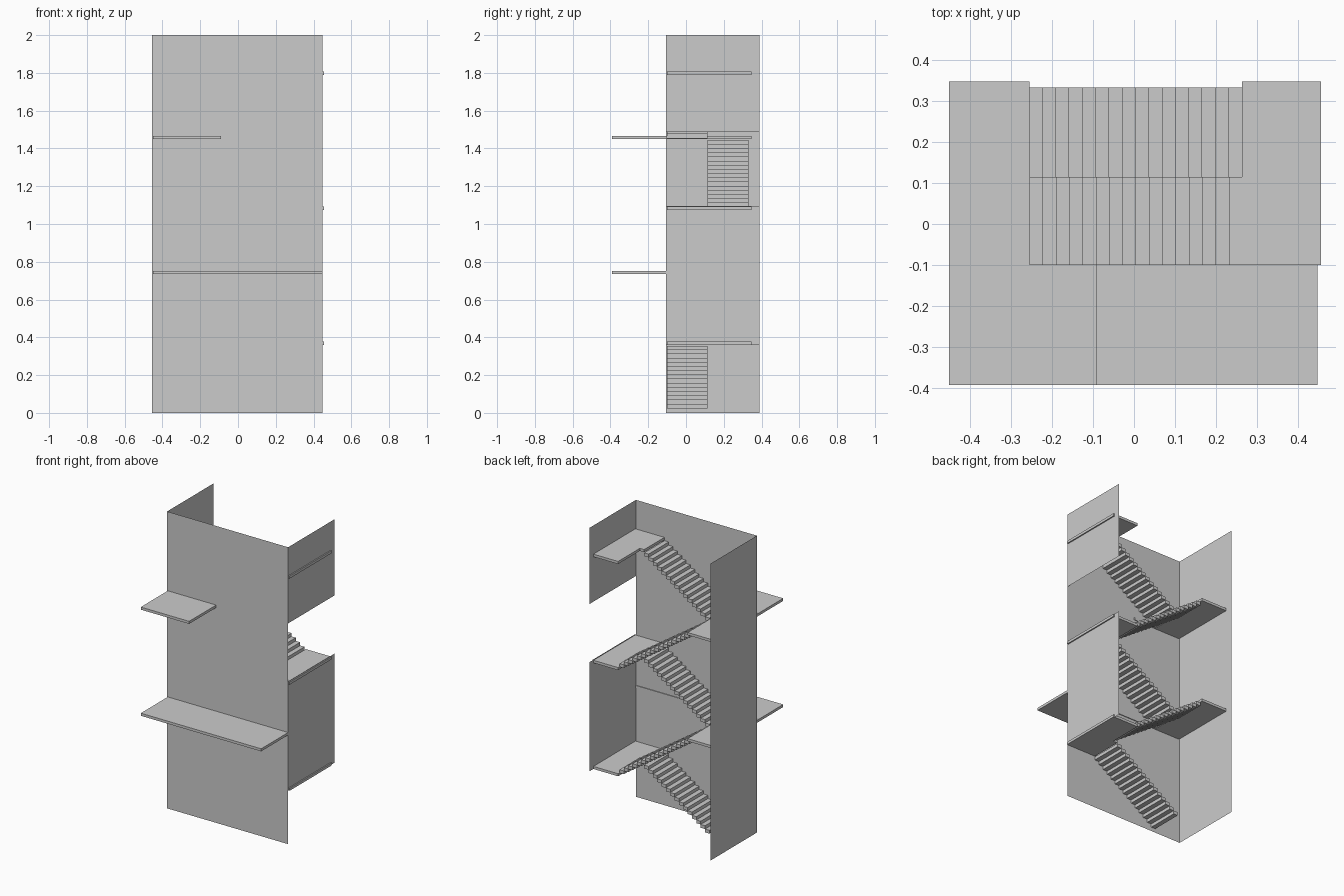
import bpy
import bmesh

cube = bpy.data.objects.get("Cube")
if cube:
    bpy.data.objects.remove(cube, do_unlink=True)

grey = bpy.data.materials.new("light_grey")
grey.use_nodes = True
grey.diffuse_color = (0.6, 0.6, 0.6, 1)
grey.node_tree.nodes["Principled BSDF"].inputs["Base Color"].default_value = (0.6, 0.6, 0.6, 1)

# Shared dimensions
LEFT, RIGHT = -0.455, 0.447
FRONT, BACK = -0.105, 0.39
SLAB = 0.0175
RISER, GOING = 0.0221, 0.0324
FLIGHT_X = -0.255
SPLIT_Y, INNER_Y = 0.115, -0.1
BACK_STEPS, FRONT_STEPS = 16, 15
MID_LEVELS = (0.377, 1.092, 1.807)
FULL_LEVELS = (0.752, 1.467)


def finish(name, bm):
    mesh = bpy.data.meshes.new(name)
    bm.to_mesh(mesh)
    bm.free()
    mesh.materials.append(grey)
    obj = bpy.data.objects.new(name, mesh)
    bpy.context.collection.objects.link(obj)


def add_prism(bm, outline, bottom, top):
    base = bm.faces.new([bm.verts.new((x, y, bottom)) for x, y in outline])
    result = bmesh.ops.extrude_face_region(bm, geom=[base], use_keep_orig=True)
    verts = [v for v in result["geom"] if isinstance(v, bmesh.types.BMVert)]
    bmesh.ops.translate(bm, verts=verts, vec=(0, 0, top - bottom))
    bmesh.ops.recalc_face_normals(bm, faces=bm.faces[:])


def slab(name, outline, top):
    bm = bmesh.new()
    add_prism(bm, outline, top - SLAB, top)
    finish(name, bm)


def wall(name, start, end, bottom, top):
    bm = bmesh.new()
    corners = [(*start, bottom), (*end, bottom), (*end, top), (*start, top)]
    bm.faces.new([bm.verts.new(c) for c in corners])
    finish(name, bm)


def flight(name, high_x, direction, y0, y1, top, count):
    """Block steps descending from high_x, starting one riser below top."""
    bm = bmesh.new()
    for i in range(count):
        x0 = high_x + direction * i * GOING
        x1 = x0 + direction * GOING
        z = top - (i + 1) * RISER
        add_prism(bm, [(x0, y0), (x1, y0), (x1, y1), (x0, y1)], z - RISER, z)
    finish(name, bm)


# Thin sheet walls; the left side of the plan is whole, the other has openings
wall("front_wall", (LEFT, FRONT), (RIGHT, FRONT), 0, 2)
wall("full_side_wall", (LEFT, BACK), (LEFT, FRONT), 0, 2)
wall("lower_side_wall", (RIGHT, FRONT), (RIGHT, BACK), 0.36, 1.095)
wall("upper_side_wall", (RIGHT, FRONT), (RIGHT, BACK), 1.487, 2)

# Notched half landings, with a front flight rising to each
front_end = FLIGHT_X + FRONT_STEPS * GOING
back_end = FLIGHT_X + BACK_STEPS * GOING
for n, top in enumerate(MID_LEVELS, 1):
    slab(f"half_landing_{n}",
         [(front_end, INNER_Y), (0.455, INNER_Y), (0.455, 0.347),
          (back_end, 0.347), (back_end, SPLIT_Y), (front_end, SPLIT_Y)], top)
    flight(f"front_flight_{n}", front_end, -1, INNER_Y, SPLIT_Y, top, FRONT_STEPS)

# Floor landings running out through the front wall, with back flights
for n, (top, reach) in enumerate(zip(FULL_LEVELS, (0.447, -0.09)), 1):
    slab(f"floor_landing_{n}",
         [(-0.45, -0.392), (reach, -0.392), (reach, INNER_Y),
          (FLIGHT_X, INNER_Y), (FLIGHT_X, 0.347), (-0.45, 0.347)], top)
    flight(f"back_flight_{n}", FLIGHT_X, 1, SPLIT_Y, 0.332, top, BACK_STEPS)
